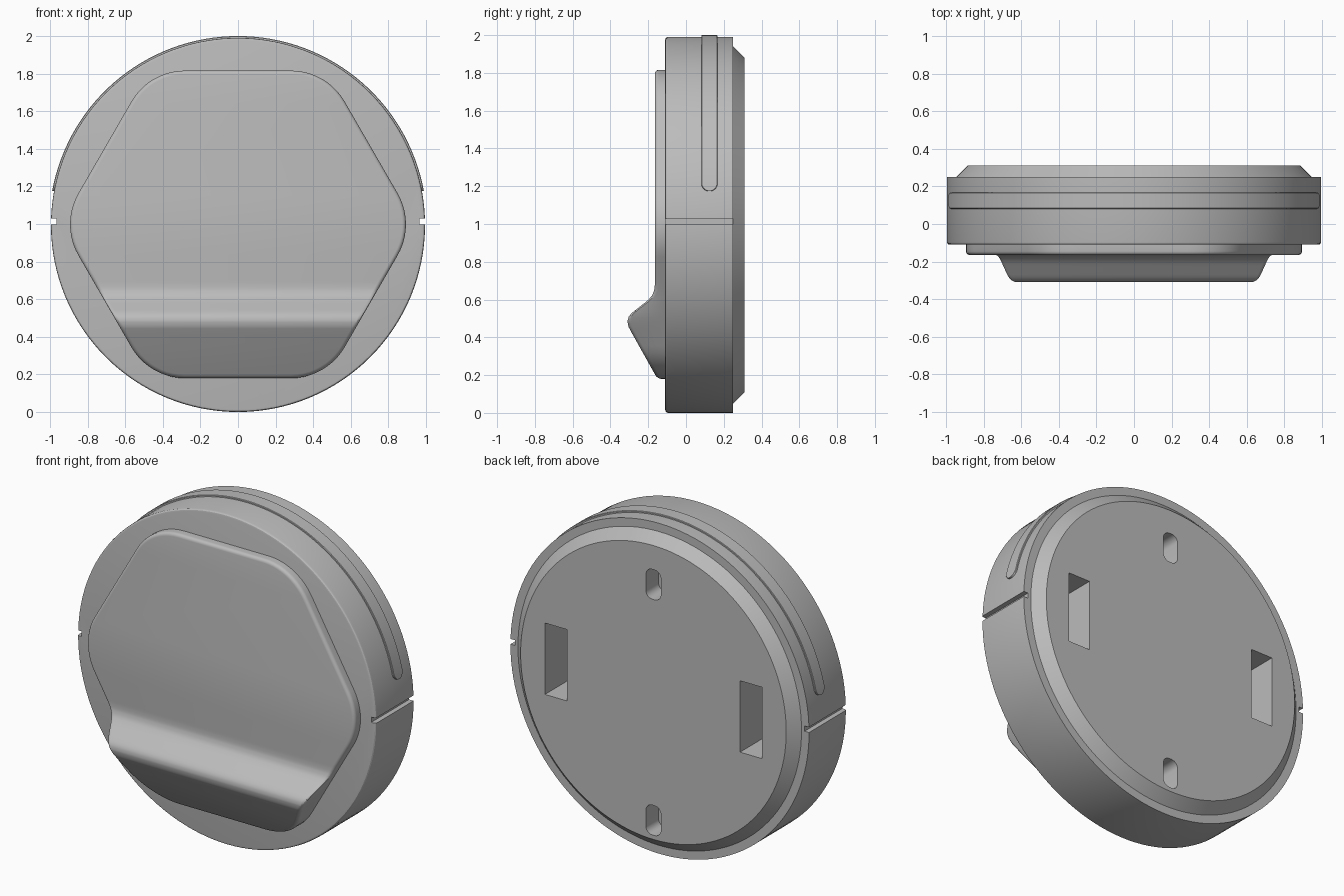
import bpy, bmesh, math
from mathutils import Vector, Matrix

if "Cube" in bpy.data.objects:
    bpy.data.objects.remove(bpy.data.objects["Cube"], do_unlink=True)

CZ = 0.995  # height of the disc axis

grey = bpy.data.materials.new("light_grey")
grey.use_nodes = True
colour = (0.5, 0.5, 0.5, 1)
grey.diffuse_color = colour
grey.node_tree.nodes["Principled BSDF"].inputs["Base Color"].default_value = colour


def finish(bm, name):
    bmesh.ops.recalc_face_normals(bm, faces=bm.faces)
    mesh = bpy.data.meshes.new(name)
    bm.to_mesh(mesh)
    bm.free()
    mesh.materials.append(grey)
    obj = bpy.data.objects.new(name, mesh)
    bpy.context.collection.objects.link(obj)
    return obj


def select(obj):
    bpy.ops.object.select_all(action="DESELECT")
    obj.select_set(True)
    bpy.context.view_layer.objects.active = obj


def smooth(obj):
    select(obj)
    bpy.ops.object.shade_smooth_by_angle(angle=math.radians(25))


def bridge(bm, a, b):
    n = len(a)
    for i in range(n):
        bm.faces.new((a[i], a[(i + 1) % n], b[(i + 1) % n], b[i]))


# Round body with a chamfered back plate, turned about the y axis
def make_body(segments=128):
    profile = [(0.98, -0.11), (0.988, -0.108), (0.993, -0.103), (0.995, -0.095),
               (0.995, 0.25), (0.945, 0.25), (0.885, 0.31)]
    bm = bmesh.new()
    rings = []
    for r, y in profile:
        angles = [math.tau * i / segments for i in range(segments)]
        rings.append([bm.verts.new((r * math.cos(a), y, CZ + r * math.sin(a))) for a in angles])
    for a, b in zip(rings, rings[1:]):
        bridge(bm, a, b)
    bm.faces.new(rings[0])
    bm.faces.new(rings[-1])
    return finish(bm, "body")


def box_cutter(name, centre, size, corner=0):
    bm = bmesh.new()
    bmesh.ops.create_cube(bm, size=1, matrix=Matrix.Translation(centre) @ Matrix.Diagonal((*size, 1)))
    if corner:
        edges = [e for e in bm.edges if abs((e.verts[0].co - e.verts[1].co).normalized().y) > 0.9]
        bmesh.ops.bevel(bm, geom=edges, offset=corner, segments=6, profile=0.5, affect="EDGES")
    obj = finish(bm, name)
    obj.hide_render = True
    return obj


body = make_body()
cutters = []
for side, label in ((1, "left"), (-1, "right")):
    # Seam notch and rectangular back recess on each side
    cutters.append(box_cutter(label + "_notch", (side * 1.015, 0.05, 1.013), (0.1, 0.6, 0.032)))
    cutters.append(box_cutter(label + "_recess", (side * 0.65, 0.26, 1.005), (0.146, 0.4, 0.43)))
for z, label in ((1.645, "upper"), (0.225, "lower")):
    # Rounded mounting slots
    cutters.append(box_cutter(label + "_slot", (0, 0.31, z), (0.1, 0.24, 0.18), 0.042))
for cutter in cutters:
    mod = body.modifiers.new("cut", "BOOLEAN")
    mod.operation = "DIFFERENCE"
    mod.solver = "EXACT"
    mod.object = cutter
    select(body)
    bpy.ops.object.modifier_apply(modifier=mod.name)
    bpy.data.objects.remove(cutter, do_unlink=True)
smooth(body)

# Front surface of the cover: flat above, a rounded ridge below (z, y)
RIDGE = [(0.15, -0.135), (0.205, -0.165), (0.425, -0.288), (0.455, -0.304), (0.485, -0.31),
         (0.51, -0.303), (0.53, -0.286), (0.595, -0.203), (0.62, -0.18),
         (0.65, -0.168), (0.68, -0.165), (2, -0.165)]


def front_y(z):
    for (z0, y0), (z1, y1) in zip(RIDGE, RIDGE[1:]):
        if z <= z1:
            return y0 + (y1 - y0) * (z - z0) / (z1 - z0)


# Rounded hexagonal cover with a softened rim
def make_cover(apothem=0.818, radius=0.33, rim=0.02, steps=10):
    half = []  # right-hand outline from top to bottom: point and outward normal
    for corner in (60, 0, -60):
        c = math.radians(corner)
        reach = (apothem - radius) * 2 / math.sqrt(3)
        centre = Vector((math.cos(c), math.sin(c))) * reach
        for i in range(steps + 1):
            a = math.radians(corner + 30 - 60 * i / steps)
            n = Vector((math.cos(a), math.sin(a)))
            half.append((centre + n * radius, n))
        if corner == 0:
            start, n = half[-1]
            along = Vector((n.y, -n.x))
            length = reach
            half += [(start + along * length * i / 44, n) for i in range(1, 44)]
    bm = bmesh.new()
    levels = [(0, None)] + [(rim * (1 - math.cos(t)), rim * (1 - math.sin(t)))
                            for t in (math.pi / 2 * k / 4 for k in range(5))]
    rings = []
    for inset, drop in levels:
        right, left = [], []
        for p, n in half:
            q = p - n * inset
            z = q.y + CZ + 0.003
            y = -0.10 if drop is None else front_y(z) + drop
            right.append(bm.verts.new((q.x, y, z)))
            left.append(bm.verts.new((-q.x, y, z)))
        rings.append(right + left[::-1])
    for a, b in zip(rings, rings[1:]):
        bridge(bm, a, b)
    bm.faces.new(rings[0])
    top, n = rings[-1], len(rings[-1])
    for i in range(n // 2 - 1):
        bm.faces.new((top[i], top[i + 1], top[n - 2 - i], top[n - 1 - i]))
    return finish(bm, "front_cover")


smooth(make_cover())


# Raised band over the top of the rim, with rounded ends
def make_band(y_mid=0.124, half=0.043, outer=1.005, inner=0.98):
    first = math.asin(0.18 / outer)
    caps = [(half * (1 - math.cos(t)), half * math.sin(t))
            for t in (math.pi / 2 * k / 8 for k in range(1, 9))]
    rows = [(first + along, w) for along, w in caps]
    last = rows[-1][0]
    rows += [(last + (math.pi - 2 * last) * i / 60, half) for i in range(1, 60)]
    rows += [(math.pi - first - along, w) for along, w in reversed(caps)]
    bm = bmesh.new()
    loops = []
    for a, w in rows:
        section = [(inner, -w), (outer - 0.003, -w), (outer, -w * 0.93),
                   (outer, w * 0.93), (outer - 0.003, w), (inner, w)]
        loops.append([bm.verts.new((r * math.cos(a), y_mid + dy, CZ + r * math.sin(a)))
                      for r, dy in section])
    for a, b in zip(loops, loops[1:]):
        bridge(bm, a, b)
    bm.faces.new(loops[0])
    bm.faces.new(loops[-1])
    return finish(bm, "top_band")


smooth(make_band())
